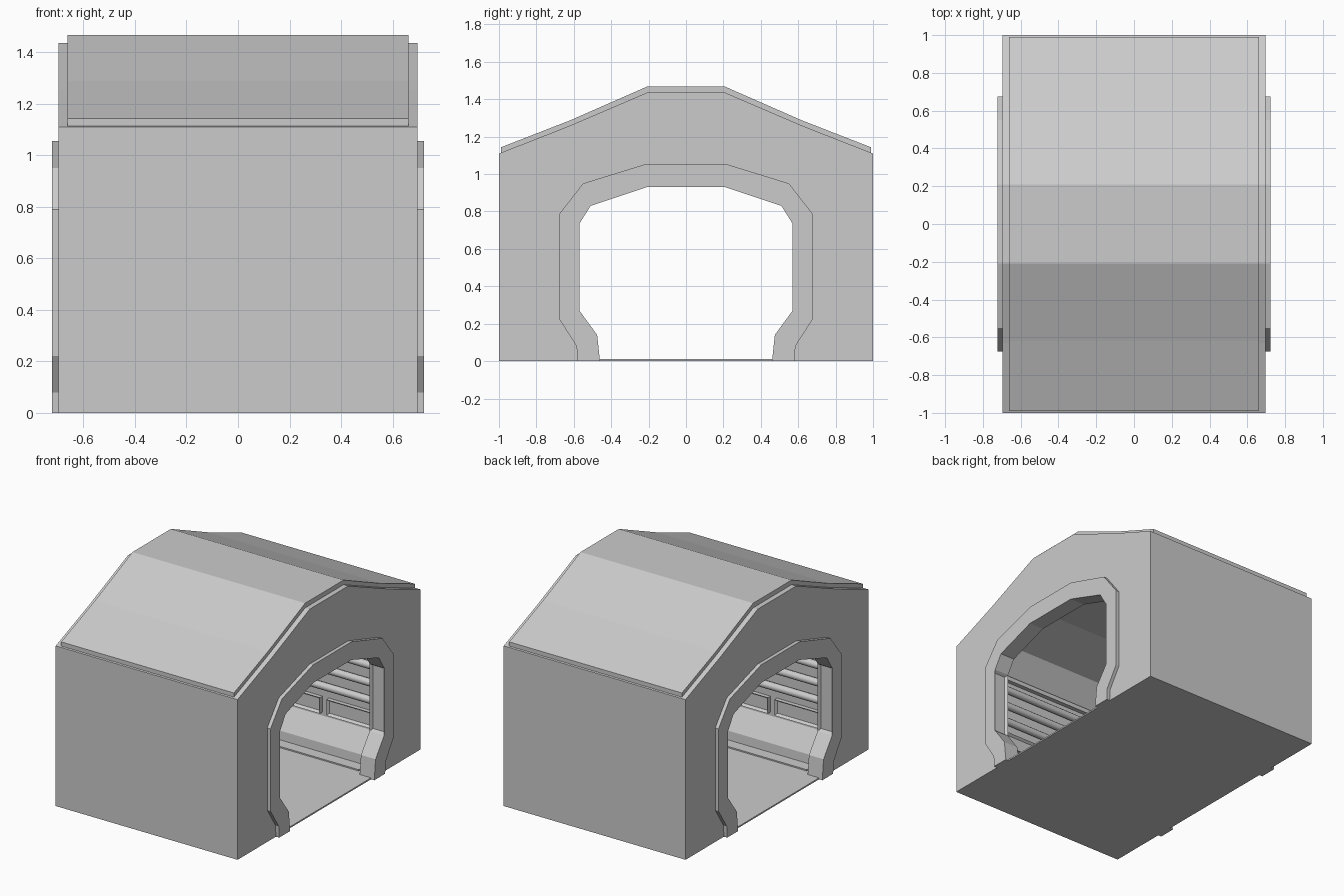
import bpy, bmesh, math
from mathutils import Matrix

cube = bpy.data.objects.get("Cube")
if cube:
    bpy.data.objects.remove(cube)

grey = bpy.data.materials.new("light_grey")
grey.use_nodes = True
grey.diffuse_color = (0.6, 0.6, 0.6, 1)
grey.node_tree.nodes["Principled BSDF"].inputs["Base Color"].default_value = (0.6, 0.6, 0.6, 1)


def finish(bm, name):
    bmesh.ops.recalc_face_normals(bm, faces=bm.faces)
    mesh = bpy.data.meshes.new(name)
    bm.to_mesh(mesh)
    bm.free()
    mesh.materials.append(grey)
    obj = bpy.data.objects.new(name, mesh)
    bpy.context.collection.objects.link(obj)
    return obj


def mirrored(half):
    """Complete a left-to-right arch from its +y half, listed bottom to top."""
    return [(-y, z) for y, z in half] + half[::-1]


def prism(points, x0, x1):
    """Extrude a y-z outline along x."""
    bm = bmesh.new()
    face = bm.faces.new([bm.verts.new((x0, y, z)) for y, z in points])
    new = bmesh.ops.extrude_face_region(bm, geom=[face])["geom"]
    bmesh.ops.translate(bm, vec=(x1 - x0, 0, 0),
                        verts=[v for v in new if isinstance(v, bmesh.types.BMVert)])
    bmesh.ops.recalc_face_normals(bm, faces=bm.faces)
    return bm


def arch(outer, inner):
    return mirrored(outer) + mirrored(inner)[::-1]


def box(name, x, y, z, size, panel_side=0):
    """Box, optionally with a sunken panel on the face towards panel_side * y."""
    bm = bmesh.new()
    bmesh.ops.create_cube(bm, size=1, matrix=Matrix.Translation((x, y, z)) @ Matrix.Diagonal((*size, 1)))
    if panel_side:
        faces = [f for f in bm.faces if f.normal.y * panel_side > 0.9]
        bmesh.ops.inset_individual(bm, faces=faces, thickness=0.018, depth=-0.018)
    return finish(bm, name)


# Main housing with its tunnel
wall = [(1, 0), (1, 1.11), (0.63, 1.255), (0.21, 1.435)]
chamber = [(0.58, 0), (0.585, 0.08), (0.675, 0.22), (0.675, 0.79), (0.55, 0.95), (0.21, 1.055)]
opening = [(0.46, 0), (0.475, 0.14), (0.57, 0.27), (0.57, 0.735), (0.51, 0.83), (0.21, 0.93)]
finish(prism(arch(wall, chamber), -0.697, 0.697), "housing")

# Roof sheet
roof_top = [(0.99, 1.143), (0.62, 1.287), (0.21, 1.467)]
roof_under = [(0.99, 1.112), (0.63, 1.253), (0.21, 1.433)]
finish(prism(arch(roof_top, roof_under), -0.662, 0.662), "roof_sheet")

# Floor and its edge strips
box("floor", 0, 0, 0.005, (1.394, 1.16, 0.01))
for side in (-1, 1):
    box("floor_strip", 0, side * 0.54, 0.014, (1.15, 0.08, 0.01))

# Portal frames with sunken jamb panels
for end in (-1, 1):
    bm = prism(arch(chamber, opening), end * 0.61, end * 0.722)
    jambs = [f for f in bm.faces
             if abs(f.normal.y) > 0.99 and abs(f.calc_center_median().y) < 0.6
             and f.calc_center_median().z > 0.3]
    bmesh.ops.inset_individual(bm, faces=jambs, thickness=0.018, depth=-0.02)
    finish(bm, "portal_frame")

# Wall panels and pipes inside the tunnel
for side in (-1, 1):
    for x in (-0.4, 0, 0.4):
        box("wall_panel", x, side * 0.66, 0.3, (0.35, 0.03, 0.11), -side)
    for z in (0.44, 0.56, 0.68):
        bm = bmesh.new()
        bmesh.ops.create_cone(bm, cap_ends=True, segments=12, radius1=0.025, radius2=0.025, depth=1.23,
                              matrix=Matrix.Translation((0, side * 0.652, z))
                              @ Matrix.Rotation(math.pi / 2, 4, 'Y'))
        pipe = finish(bm, "wall_pipe")
        bpy.ops.object.select_all(action='DESELECT')
        pipe.select_set(True)
        bpy.context.view_layer.objects.active = pipe
        bpy.ops.object.shade_smooth_by_angle(angle=math.radians(40))
    box("wall_rail", 0, side * 0.66, 0.77, (1.23, 0.03, 0.03))
